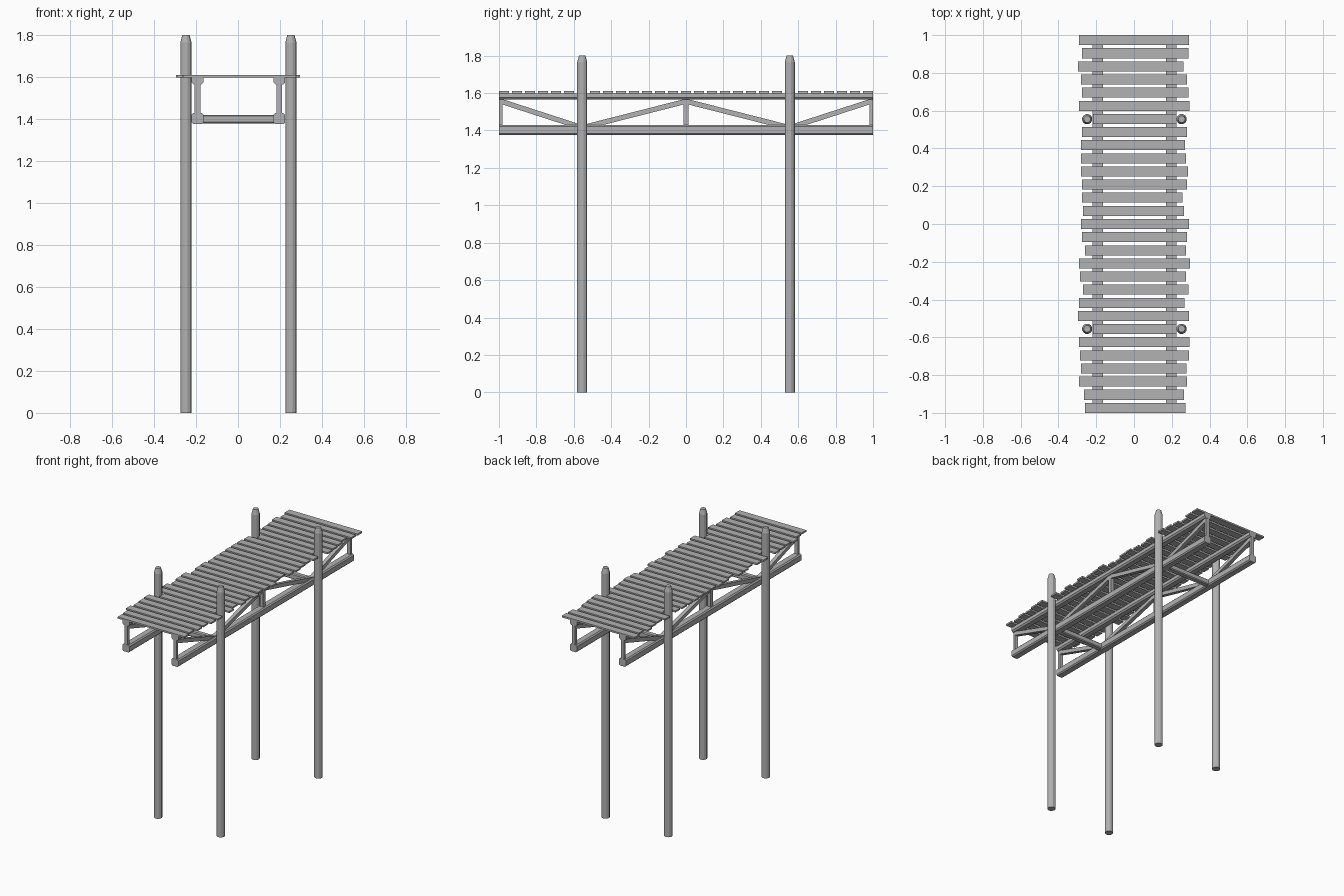
import bpy, bmesh, math
from mathutils import Vector

if "Cube" in bpy.data.objects:
    bpy.data.objects.remove(bpy.data.objects["Cube"])

# Dark weathered grey
wood = bpy.data.materials.new("weathered_wood")
wood.diffuse_color = (0.445, 0.445, 0.445, 1)
wood.use_nodes = True
wood.node_tree.nodes["Principled BSDF"].inputs["Base Color"].default_value = wood.diffuse_color


def make(name, bm):
    bmesh.ops.recalc_face_normals(bm, faces=bm.faces)
    me = bpy.data.meshes.new(name)
    bm.to_mesh(me)
    bm.free()
    me.materials.append(wood)
    ob = bpy.data.objects.new(name, me)
    bpy.context.collection.objects.link(ob)
    return ob


def beam(name, a, b, w, h, top=0.0, bottom=0.0):
    """Beam from a to b, section w wide and h high, with chamfered corners."""
    a, b = Vector(a), Vector(b)
    d = (b - a).normalized()
    side = Vector((0, 1, 0)) if abs(d.x) > 0.9 else Vector((1, 0, 0))
    up = d.cross(side).normalized()
    if up.z < 0:
        up = -up
    w, h = w / 2, h / 2
    half = [(w, -h + bottom), (w, h - top)]
    if bottom:
        half.insert(0, (w - bottom, -h))
    if top:
        half.append((w - top, h))
    sec = half + [(-u, v) for u, v in reversed(half)]
    bm = bmesh.new()
    rings = [[bm.verts.new(p + side * u + up * v) for u, v in sec] for p in (a, b)]
    n = len(sec)
    for i in range(n):
        j = (i + 1) % n
        bm.faces.new((rings[0][i], rings[0][j], rings[1][j], rings[1][i]))
    for r in rings:
        bm.faces.new(r)
    return make(name, bm)


def post(name, x, y):
    """Round pile with a tapered tip."""
    n = 12
    bm = bmesh.new()
    rings = []
    for r, z in ((0.0275, 0), (0.0275, 1.765), (0.018, 1.8)):
        rings.append([bm.verts.new((x + r * math.cos(2 * math.pi * (i + 0.5) / n),
                                    y + r * math.sin(2 * math.pi * (i + 0.5) / n), z))
                      for i in range(n)])
    for lo, hi in zip(rings, rings[1:]):
        for i in range(n):
            j = (i + 1) % n
            bm.faces.new((lo[i], lo[j], hi[j], hi[i]))
    bm.faces.new(rings[0])
    bm.faces.new(rings[-1])
    return make(name, bm)


CX = 0.002      # frame sits slightly right of the uneven deck's centre
PY = 0.555      # post row
TX = 0.195      # truss plane

# Posts and cross beams
for sy in (-1, 1):
    for sx in (-1, 1):
        post("post", CX + sx * 0.25, sy * PY)
    beam("cross_beam", (CX - TX, sy * PY, 1.4), (CX + TX, sy * PY, 1.4), 0.04, 0.04, 0.006, 0.006)

# Side trusses
for sx in (-1, 1):
    x = CX + sx * TX
    beam("top_chord", (x, -1, 1.582), (x, 1, 1.582), 0.056, 0.034, 0, 0.01)
    beam("bottom_chord", (x, -1, 1.402), (x, 1, 1.402), 0.056, 0.052, 0.008, 0.008)
    beam("middle_strut", (x, 0, 1.41), (x, 0, 1.58), 0.027, 0.027)
    for sy in (-1, 1):
        beam("end_strut", (x, sy * 0.99, 1.41), (x, sy * 0.99, 1.58), 0.027, 0.018)
        beam("outer_brace", (x, sy * 0.99, 1.556), (x, sy * PY, 1.415), 0.027, 0.027)
        beam("inner_brace", (x, sy * PY, 1.415), (x, 0, 1.556), 0.027, 0.027)

# Deck planks, back to front: left and right overhang in thousandths
LEFT = [291, 275, 296, 280, 275, 291, 217, 275, 280, 280, 280, 275, 275, 270, 280,
        275, 259, 291, 286, 270, 291, 296, 217, 291, 286, 280, 291, 265, 259]
RIGHT = [290, 288, 263, 280, 288, 295, 224, 280, 269, 275, 285, 280, 257, 264, 290,
         280, 274, 296, 274, 288, 268, 290, 224, 295, 291, 277, 280, 264, 273]
for i, (l, r) in enumerate(zip(LEFT, RIGHT)):
    y = 0.9735 - i * 1.947 / 28
    beam("deck_plank", (-l / 1000, y, 1.604), (r / 1000, y, 1.604), 0.053, 0.012)
